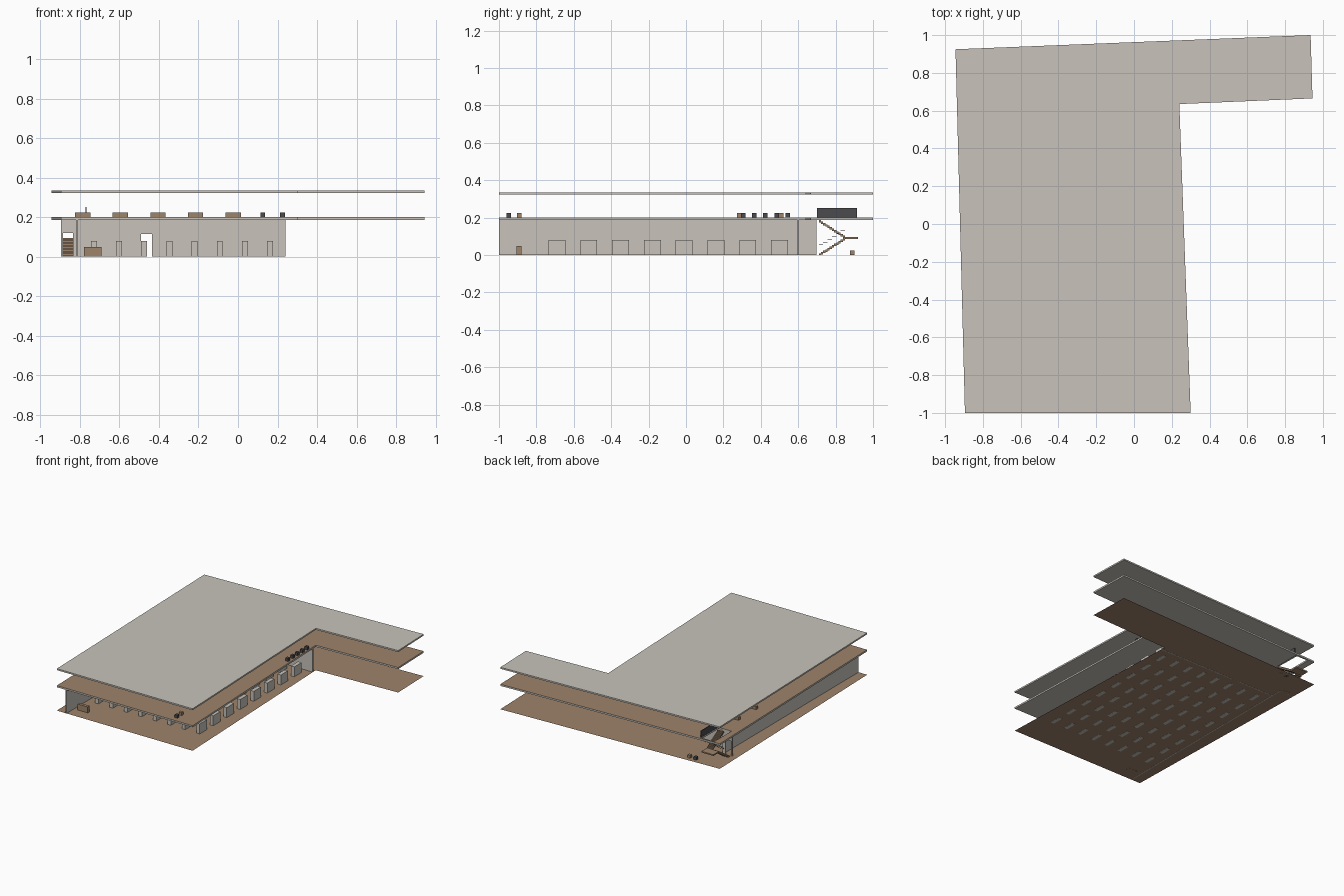
import bpy, bmesh

old = bpy.data.objects.get("Cube")
if old:
    bpy.data.objects.remove(old, do_unlink=True)


def material(name, rgb):
    m = bpy.data.materials.new(name)
    m.use_nodes = True
    m.diffuse_color = (*rgb, 1)
    m.node_tree.nodes["Principled BSDF"].inputs["Base Color"].default_value = (*rgb, 1)
    return m


plaster = material("beige plaster", (0.58, 0.55, 0.50))
timber = material("brown timber", (0.34, 0.23, 0.145))
charcoal = material("charcoal", (0.07, 0.067, 0.076))

OUTLINE = [(-0.895, -1), (0.30, -1), (0.24, 0.635),
           (0.945, 0.665), (0.935, 1), (-0.945, 0.925)]


def finish(name, bm, *mats):
    mesh = bpy.data.meshes.new(name)
    bm.to_mesh(mesh)
    bm.free()
    for m in mats:
        mesh.materials.append(m)
    obj = bpy.data.objects.new(name, mesh)
    bpy.context.collection.objects.link(obj)
    return obj


def boxes(name, mat, spans):
    """One object from (x0, x1, y0, y1, z0, z1) spans."""
    bm = bmesh.new()
    for x0, x1, y0, y1, z0, z1 in spans:
        for v in bmesh.ops.create_cube(bm, size=1)["verts"]:
            v.co.x = x1 if v.co.x > 0 else x0
            v.co.y = y1 if v.co.y > 0 else y0
            v.co.z = z1 if v.co.z > 0 else z0
    return finish(name, bm, mat)


def slab(name, z0, z1, *mats):
    """Extruded floor plan; a second material covers the top."""
    bm = bmesh.new()
    face = bm.faces.new([bm.verts.new((x, y, z0)) for x, y in OUTLINE])
    if z1 > z0:
        top = bmesh.ops.extrude_face_region(bm, geom=[face], use_keep_orig=True)["geom"]
        for v in top:
            if isinstance(v, bmesh.types.BMVert):
                v.co.z = z1
        bmesh.ops.recalc_face_normals(bm, faces=bm.faces)
    for f in bm.faces:
        if len(mats) > 1 and f.normal.z > 0.5:
            f.material_index = 1
    return finish(name, bm, *mats)


# Floors and roof
slab("ground_floor", 0.001, 0.001, timber)
upper = slab("upper_floor", 0.187, 0.2, plaster, timber)
slab("roof", 0.323, 0.335, plaster)

# Stairwell opening in the upper floor
cutter = boxes("stairwell_cutter", plaster, [(-0.89, -0.775, 0.70, 0.915, 0.1, 0.3)])
cutter.hide_render = True
mod = upper.modifiers.new("stairwell", "BOOLEAN")
mod.operation = "DIFFERENCE"
mod.solver = "EXACT"
mod.object = cutter
bpy.context.view_layer.objects.active = upper
bpy.ops.object.modifier_apply(modifier=mod.name)
bpy.data.objects.remove(cutter, do_unlink=True)


# Walls with doorways
def door_wall(name, x0, x1, y, d0, d1, head):
    y1, top = y + 0.008, 0.187
    boxes(name, plaster, [(x0, d0, y, y1, 0, top), (d1, x1, y, y1, 0, top),
                          (d0, d1, y, y1, head, top)])


boxes("side_wall", plaster, [(-0.819, -0.811, -1, 0.697, 0, 0.187)])
door_wall("back_wall", -0.811, 0.24, 0.597, -0.49, -0.435, 0.115)
door_wall("stair_wall", -0.895, -0.819, 0.69, -0.885, -0.835, 0.12)

# Grid of ground floor units
units = []
for i in range(8):
    for j in range(8):
        x, y = -0.73 + i * 0.1275, -0.69 + j * 0.17
        units.append((x - 0.015, x + 0.015, y - 0.045, y + 0.045, 0, 0.08))
boxes("display_units", plaster, units)

# Two stair flights, landing and handrail
steps, rail = [], []
count = 12
run, rise = 0.14 / count, 0.09 / count
for k in range(count):
    y, z = 0.71 + k * run, (k + 1) * rise
    steps.append((-0.885, -0.835, y, y + run, max(z - 0.013, 0), z))
    steps.append((-0.83, -0.78, y, y + run, 0.187 - z - 0.006, 0.194 - z))
    if k % 2 == 0:
        rail.append((-0.834, -0.831, y, y + 2 * run, z + 0.045, z + 0.048))
steps.append((-0.885, -0.78, 0.85, 0.92, 0.085, 0.095))
boxes("stairs", timber, steps)
boxes("handrail", charcoal, rail)
boxes("stairwell_panel", charcoal, [(-0.773, -0.767, 0.70, 0.915, 0.2, 0.252)])

# Furniture
boxes("reception_desk", timber, [(-0.78, -0.69, -0.905, -0.88, 0, 0.048)])
boxes("upper_desks", timber, [(x - 0.039, x + 0.039, y - 0.012, y + 0.012, 0.2, 0.224)
                              for x in (-0.787, -0.597, -0.405, -0.215, -0.025)
                              for y in (0.285, 0.508)])


def cubes(name, mat, z, spots):
    r = 0.012
    boxes(name, mat, [(x - r, x + r, y - r, y + r, z, z + 2 * r) for x, y in spots])


cubes("window_seats", charcoal, 0.2, [(0.225, 0.305 + 0.06 * k) for k in range(5)])
cubes("front_seat", charcoal, 0.2, [(0.125, -0.947)])
cubes("front_table", timber, 0.2, [(0.125, -0.892)])
cubes("rear_table", timber, 0, [(-0.655, 0.89)])
cubes("rear_seat", charcoal, 0, [(-0.71, 0.89)])
